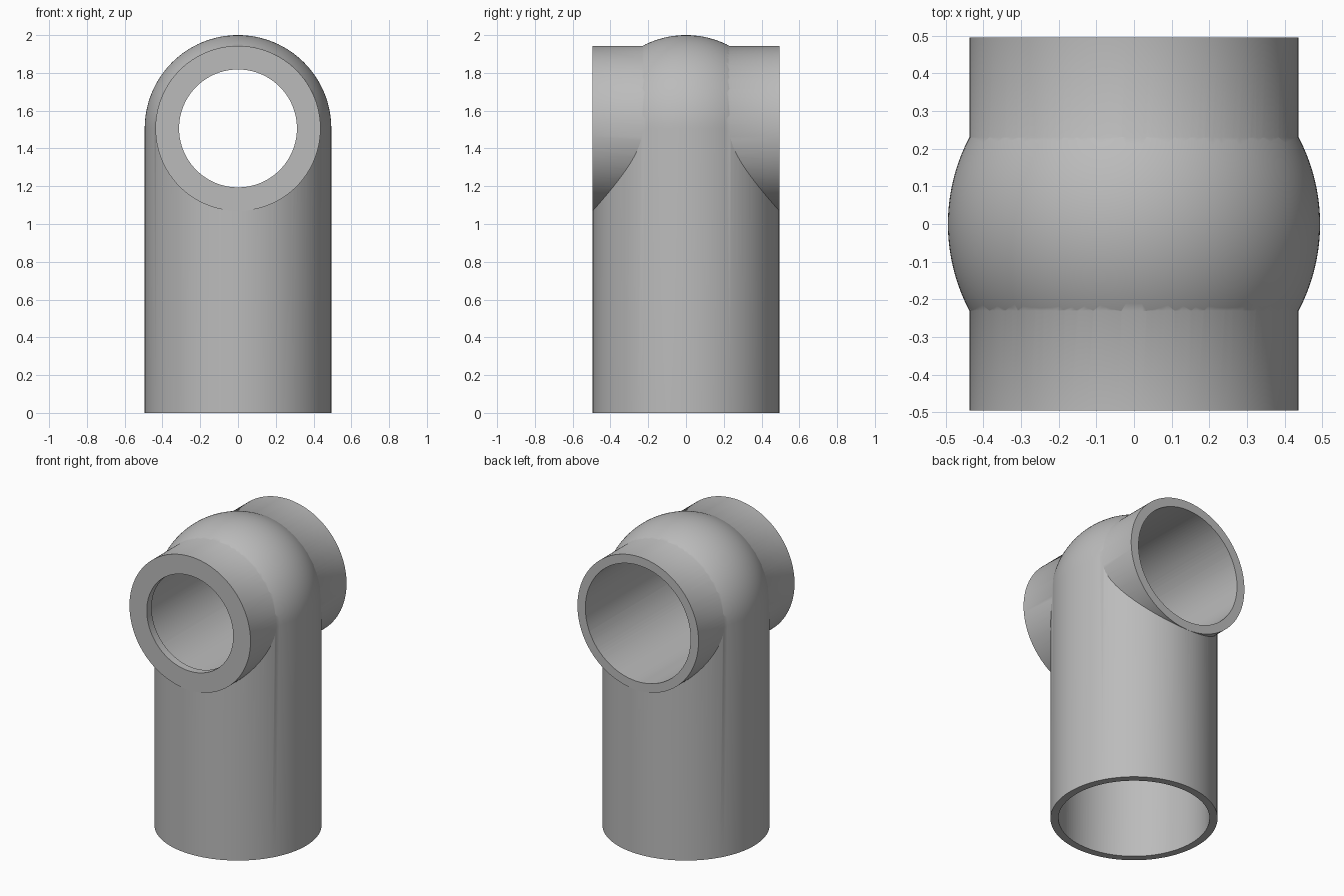
import bpy, bmesh, math
from mathutils import Matrix

cube = bpy.data.objects.get("Cube")
if cube:
    bpy.data.objects.remove(cube, do_unlink=True)

SIDES = 128
BODY_R, TUBE_R = 0.494, 0.437
AXIS_Z = 2 - BODY_R          # height of the cross tube
HALF = 0.495                 # half length of the cross tube
LIP = 0.05                   # thickness of the narrowed front end

grey = bpy.data.materials.new("grey_plastic")
grey.use_nodes = True
colour = (0.5, 0.5, 0.5, 1)
grey.diffuse_color = colour
grey.node_tree.nodes["Principled BSDF"].inputs["Base Color"].default_value = colour


def lathe(name, profile):
    """Revolve (radius, height) points about z into a closed solid."""
    bm = bmesh.new()
    verts = [bm.verts.new((r, 0, z)) for r, z in profile]
    edges = [bm.edges.new(pair) for pair in zip(verts, verts[1:])]
    bmesh.ops.spin(bm, geom=verts + edges, axis=(0, 0, 1), cent=(0, 0, 0),
                   angle=math.tau, steps=SIDES)
    bmesh.ops.remove_doubles(bm, verts=bm.verts, dist=1e-5)
    bmesh.ops.recalc_face_normals(bm, faces=bm.faces)
    mesh = bpy.data.meshes.new(name)
    bm.to_mesh(mesh)
    bm.free()
    obj = bpy.data.objects.new(name, mesh)
    bpy.context.collection.objects.link(obj)
    mesh.materials.append(grey)
    return obj


def lay_along_y(obj):
    """Turn a lathed part so its height runs from front to back."""
    obj.data.transform(Matrix.Translation((0, 0, AXIS_Z)) @ Matrix.Rotation(-math.pi / 2, 4, "X"))
    return obj


def combine(target, other, operation):
    other.hide_render = True
    mod = target.modifiers.new(operation.lower(), "BOOLEAN")
    mod.operation, mod.object, mod.solver = operation, other, "EXACT"
    bpy.context.view_layer.objects.active = target
    bpy.ops.object.modifier_apply(modifier=mod.name)
    bpy.data.objects.remove(other, do_unlink=True)


# Upright post with a domed top
dome = [(BODY_R * math.cos(a), AXIS_Z + BODY_R * math.sin(a))
        for a in (math.pi / 2 * i / 32 for i in range(32))]
fitting = lathe("tee_fitting", [(0, 0), (BODY_R, 0)] + dome + [(0, 2)])

# Cross tube through the dome
tube = lay_along_y(lathe("cross_tube", [(0, -HALF), (TUBE_R, -HALF), (TUBE_R, HALF), (0, HALF)]))
combine(fitting, tube, "UNION")

# Stepped bore: narrow at the front, wide to the back
bore = lay_along_y(lathe("cross_bore", [(0, -0.6), (0.312, -0.6), (0.312, LIP - HALF),
                                        (0.38, LIP - HALF), (0.38, 0.6), (0, 0.6)]))
combine(fitting, bore, "DIFFERENCE")

# Socket in the foot of the post
socket = lathe("post_socket", [(0, -0.1), (0.447, -0.1), (0.447, 1.0), (0, 1.0)])
combine(fitting, socket, "DIFFERENCE")

bpy.ops.object.select_all(action="DESELECT")
fitting.select_set(True)
bpy.context.view_layer.objects.active = fitting
bpy.ops.object.shade_smooth_by_angle(angle=math.radians(30))
